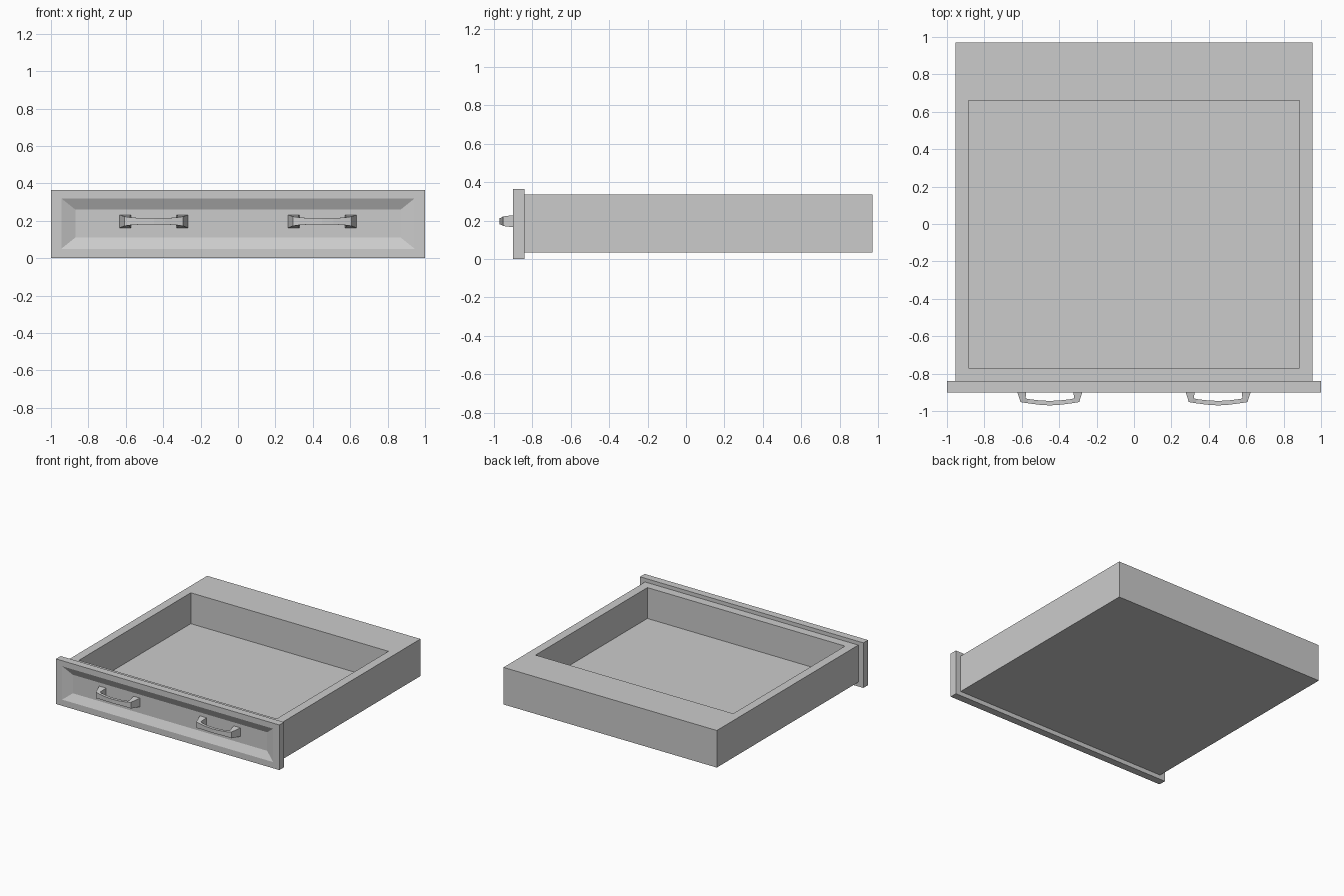
import bpy, bmesh

if "Cube" in bpy.data.objects:
    bpy.data.objects.remove(bpy.data.objects["Cube"])


def loft(name, rings):
    """Skin a chain of four-point rings and cap both ends."""
    bm = bmesh.new()
    loops = [[bm.verts.new(p) for p in ring] for ring in rings]
    for a, b in zip(loops, loops[1:]):
        for i in range(4):
            j = (i + 1) % 4
            bm.faces.new((a[i], a[j], b[j], b[i]))
    bm.faces.new(loops[0])
    bm.faces.new(loops[-1])
    bmesh.ops.recalc_face_normals(bm, faces=bm.faces)
    mesh = bpy.data.meshes.new(name)
    bm.to_mesh(mesh)
    bm.free()
    obj = bpy.data.objects.new(name, mesh)
    bpy.context.collection.objects.link(obj)
    return obj


def flat_ring(x, y0, y1, z):
    return [(-x, y0, z), (x, y0, z), (x, y1, z), (-x, y1, z)]


def upright_ring(x, z0, z1, y):
    return [(-x, y, z0), (x, y, z0), (x, y, z1), (-x, y, z1)]


# Open tray with a thick back wall
loft("drawer_box", [
    flat_ring(0.955, -0.84, 0.97, 0.035),
    flat_ring(0.955, -0.84, 0.97, 0.335),
    flat_ring(0.885, -0.77, 0.66, 0.335),
    flat_ring(0.885, -0.77, 0.66, 0.085),
])

# Front panel with a sloped recess
loft("front_panel", [
    upright_ring(1.0, 0.0, 0.365, -0.84),
    upright_ring(1.0, 0.0, 0.365, -0.90),
    upright_ring(0.945, 0.05, 0.32, -0.90),
    upright_ring(0.87, 0.11, 0.26, -0.87),
])

# Bowed pull handles: outer x, outer y, inner x, inner y, half height
HALF = [
    (0.183, -0.868, 0.122, -0.868, 0.035),
    (0.157, -0.952, 0.130, -0.932, 0.025),
    (0.120, -0.958, 0.115, -0.936, 0.020),
    (0.060, -0.966, 0.058, -0.943, 0.017),
    (0.0, -0.97, 0.0, -0.946, 0.016),
]
sections = [(-a, b, -c, d, h) for a, b, c, d, h in HALF] + HALF[-2::-1]
for side, cx in (("left", -0.45), ("right", 0.45)):
    cz = 0.197
    loft(side + "_handle", [
        [(cx + ox, oy, cz - h), (cx + ix, iy, cz - h),
         (cx + ix, iy, cz + h), (cx + ox, oy, cz + h)]
        for ox, oy, ix, iy, h in sections])
